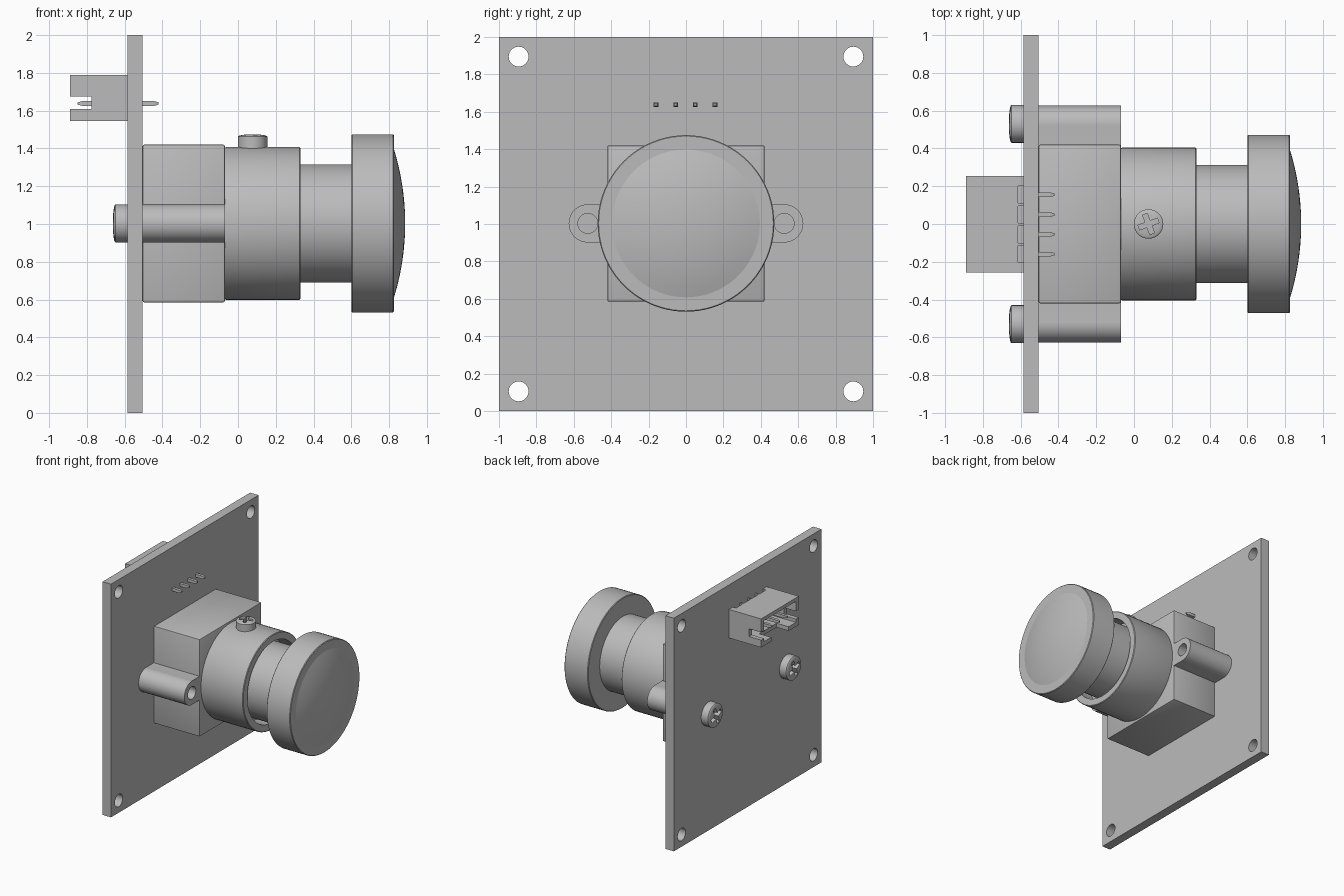
import bpy, bmesh, math
from mathutils import Matrix, Vector

if "Cube" in bpy.data.objects:
    bpy.data.objects.remove(bpy.data.objects["Cube"], do_unlink=True)

grey = bpy.data.materials.new("plain grey")
grey.use_nodes = True
GREY = (0.5, 0.5, 0.5, 1)
grey.diffuse_color = GREY
grey.node_tree.nodes["Principled BSDF"].inputs["Base Color"].default_value = GREY

AXIS_Z = 1.003       # height of the lens axis
PIN_Z = 1.638
PINS = [-0.16 + 0.105 * i for i in range(4)]


def finish(name, bm, matrix=None):
    bmesh.ops.recalc_face_normals(bm, faces=bm.faces)
    if matrix:
        bm.transform(matrix)
    mesh = bpy.data.meshes.new(name)
    bm.to_mesh(mesh)
    bm.free()
    mesh.materials.append(grey)
    ob = bpy.data.objects.new(name, mesh)
    bpy.context.collection.objects.link(ob)
    return ob


def box(name, x, y, z, matrix=None):
    """Box from (min, max) pairs."""
    bm = bmesh.new()
    bmesh.ops.create_cube(bm, size=1)
    for v in bm.verts:
        v.co = [r[0] if c < 0 else r[1] for c, r in zip(v.co, (x, y, z))]
    return finish(name, bm, matrix)


def lathe(name, profile, matrix, steps=64):
    """Turn (radius, height) points about local z."""
    bm = bmesh.new()
    verts = [bm.verts.new((r, 0, h)) for r, h in profile]
    edges = [bm.edges.new(pair) for pair in zip(verts, verts[1:])]
    bmesh.ops.spin(bm, geom=verts + edges, cent=(0, 0, 0), axis=(0, 0, 1),
                   angle=math.tau, steps=steps, use_duplicate=False)
    bmesh.ops.remove_doubles(bm, verts=bm.verts, dist=1e-5)
    return finish(name, bm, matrix)


def along_x(x, y, z, sign=1):
    return Matrix.Translation((x, y, z)) @ Matrix.Rotation(sign * math.pi / 2, 4, 'Y')


def rod(name, r, length, matrix, steps=32):
    return lathe(name, [(0, 0), (r, 0), (r, length), (0, length)], matrix, steps)


def apply_modifier(ob, mod):
    bpy.context.view_layer.objects.active = ob
    bpy.ops.object.modifier_apply(modifier=mod.name)


def boolean(ob, others, operation='DIFFERENCE'):
    for other in others:
        mod = ob.modifiers.new("boolean", 'BOOLEAN')
        mod.operation, mod.solver, mod.object = operation, 'EXACT', other
        apply_modifier(ob, mod)
        bpy.data.objects.remove(other, do_unlink=True)
    return ob


def smooth(ob):
    bpy.ops.object.select_all(action='DESELECT')
    ob.select_set(True)
    bpy.context.view_layer.objects.active = ob
    bpy.ops.object.shade_smooth_by_angle(angle=math.radians(30))


def screw(name, r, height, matrix, turn):
    """Slightly domed head with a cross recess."""
    rim = height * 0.82
    dome = [(r * math.cos(a), rim + (height - rim) * math.sin(a))
            for a in (i * math.pi / 12 for i in range(6))]
    head = lathe(name, [(0, -0.02), (r, -0.02)] + dome + [(0, height)], matrix, 40)
    spin = matrix @ Matrix.Rotation(turn, 4, 'Z')
    long, thin = (-r * 0.7, r * 0.7), (-r * 0.17, r * 0.17)
    deep = (height * 0.35, height + 0.05)
    boolean(head, [box("cut", long, thin, deep, spin), box("cut", thin, long, deep, spin)])
    smooth(head)


# Circuit board with four corner holes
board = box("circuit_board", (-0.585, -0.505), (-1, 1), (0, 2))
boolean(board, [rod("cut", 0.053, 0.3, along_x(-0.7, y, z))
                for y in (-0.895, 0.895) for z in (0.105, 1.895)])
smooth(board)

# Lens holder block with softened edges
holder = box("lens_holder", (-0.505, -0.07), (-0.42, 0.42), (0.585, 1.42))
bevel = holder.modifiers.new("bevel", 'BEVEL')
bevel.width, bevel.segments = 0.008, 2
apply_modifier(holder, bevel)
smooth(holder)

# Mounting ears and board screws on both sides
for side, label in ((1, "left"), (-1, "right")):
    ear = rod(label + "_ear", 0.102, 0.435, along_x(-0.505, side * 0.525, AXIS_Z), 48)
    web = box("web", (-0.505, -0.07), sorted((side * 0.4, side * 0.525)),
              (AXIS_Z - 0.102, AXIS_Z + 0.102))
    boolean(ear, [web], 'UNION')
    boolean(ear, [rod("cut", 0.053, 0.4, along_x(-0.35, side * 0.525, AXIS_Z))])
    smooth(ear)
    screw(label + "_board_screw", 0.1, 0.078,
          along_x(-0.585, side * 0.53, AXIS_Z, -1), 0.4)

# Barrel with an open front groove around the lens tube
lens_axis = along_x(0, 0, AXIS_Z)
smooth(lathe("barrel", [(0, -0.08), (0.398, -0.08), (0.405, -0.06), (0.405, 0.325),
                        (0.4, 0.33), (0.345, 0.33), (0.345, 0.2), (0, 0.2)], lens_axis))
smooth(rod("lens_tube", 0.313, 0.42, Matrix.Translation((0.19, 0, 0)) @ lens_axis, 64))

# Lens head and domed front glass
smooth(lathe("lens_head", [(0, 0.6), (0.467, 0.6), (0.472, 0.605), (0.472, 0.82),
                           (0.467, 0.825), (0, 0.825)], lens_axis, 80))
R, CAP = 0.395, 0.06
ball = (R * R + CAP * CAP) / (2 * CAP)
arc = [R * (1 - i / 10) for i in range(11)]
smooth(lathe("front_glass", [(0, 0.82), (R, 0.82)] +
             [(r, 0.825 + CAP - ball + math.sqrt(ball ** 2 - r * r)) for r in arc],
             lens_axis, 80))

# Set screw on top of the barrel
screw("set_screw", 0.078, 0.07, Matrix.Translation((0.077, 0, 1.405)), 0.35)

# Plug socket: open shell with side slots, a lower slot and rear notches
socket = box("plug_socket", (-0.89, -0.585), (-0.258, 0.253), (1.545, 1.79))
cuts = [box("cut", (-0.95, -0.64), (-0.22, 0.215), (1.58, 1.76)),
        box("cut", (-0.95, -0.775), (-0.4, 0.4), (1.608, 1.675)),
        box("cut", (-0.95, -0.775), (-0.12, 0.115), (1.5, 1.65))]
cuts += [box("cut", (-0.615, -0.5), (y - 0.045, y + 0.045), (1.69, 1.9)) for y in PINS]
boolean(socket, cuts)

# Contact pins with tapered tips
for i, y in enumerate(PINS):
    bm = bmesh.new()
    rings = []
    for x, h in ((-0.85, 0.006), (-0.825, 0.0125), (-0.445, 0.0125), (-0.42, 0.006)):
        rings.append([bm.verts.new((x, y + a * h, PIN_Z + b * h))
                      for a, b in ((-1, -1), (1, -1), (1, 1), (-1, 1))])
    for p, q in zip(rings, rings[1:]):
        for k in range(4):
            n = (k + 1) % 4
            bm.faces.new((p[k], p[n], q[n], q[k]))
    bm.faces.new(rings[0])
    bm.faces.new(rings[-1])
    finish("contact_pin_%d" % (i + 1), bm)
